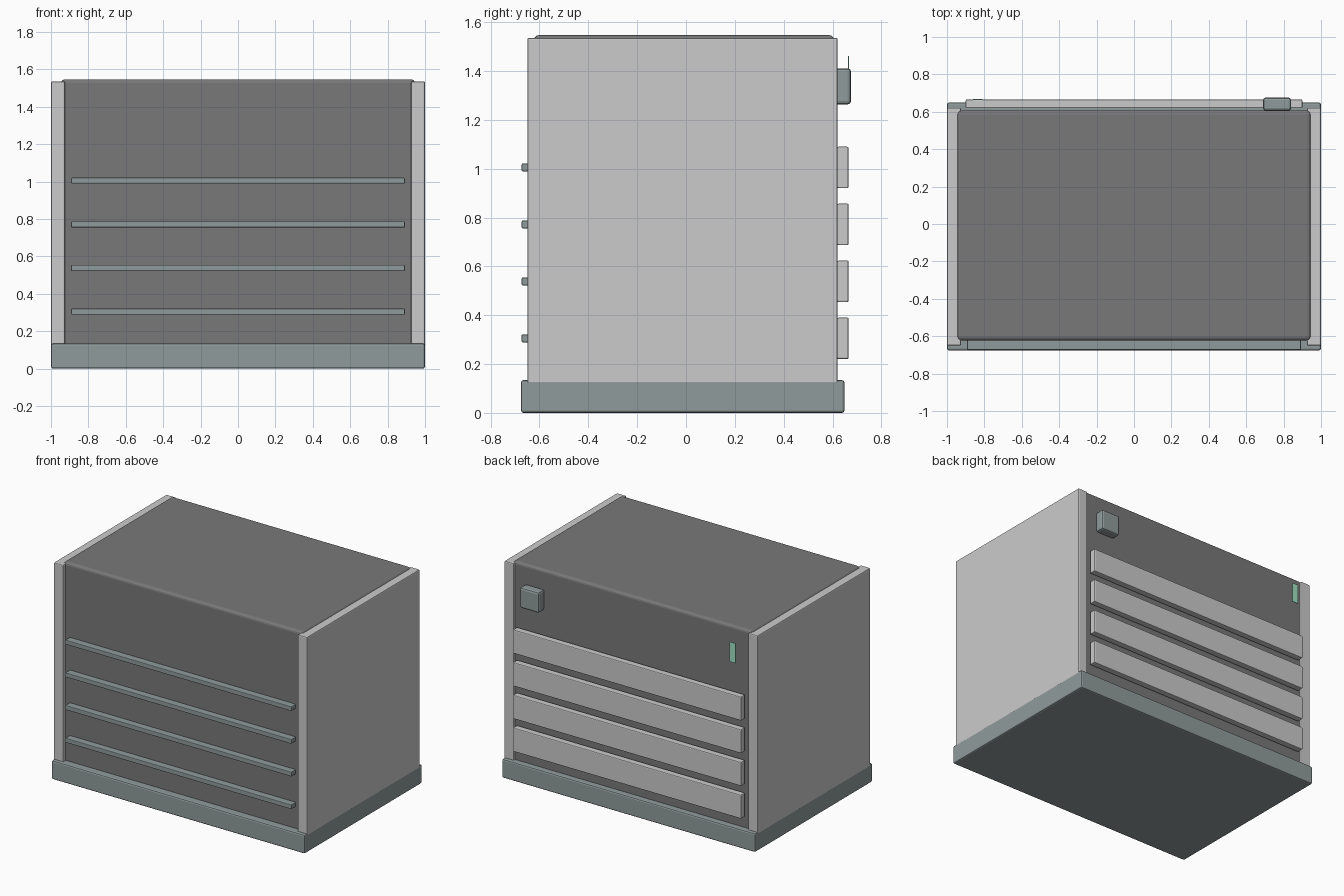
import bpy, bmesh

if "Cube" in bpy.data.objects:
    bpy.data.objects.remove(bpy.data.objects["Cube"])


def material(name, rgb):
    m = bpy.data.materials.new(name)
    m.diffuse_color = (*rgb, 1)
    m.use_nodes = True
    m.node_tree.nodes["Principled BSDF"].inputs["Base Color"].default_value = m.diffuse_color
    return m


TRIM = material("slate_trim", (0.28, 0.33, 0.33))
DARK = material("dark_shell", (0.19, 0.19, 0.19))
LIGHT = material("light_panel", (0.6, 0.6, 0.6))
GREEN = material("green_indicator", (0.35, 0.75, 0.55))


def box(name, x, y, z, mat, bevel=0.0, segments=2):
    """Rounded box from (min, max) ranges along each axis."""
    bm = bmesh.new()
    bmesh.ops.create_cube(bm, size=1)
    for v in bm.verts:
        for i, (lo, hi) in enumerate((x, y, z)):
            v.co[i] = lo if v.co[i] < 0 else hi
    mesh = bpy.data.meshes.new(name)
    bm.to_mesh(mesh)
    bm.free()
    ob = bpy.data.objects.new(name, mesh)
    bpy.context.collection.objects.link(ob)
    mesh.materials.append(mat)
    if bevel:
        mod = ob.modifiers.new("rounded_edges", "BEVEL")
        mod.width = bevel
        mod.segments = segments
    return ob


# Base plinth and main shell
box("base", (-0.999, 0.999), (-0.676, 0.649), (0, 0.134), TRIM, 0.01)
box("shell", (-0.945, 0.945), (-0.622, 0.606), (0.06, 1.547), DARK, 0.02, 3)

# Side panels
for side, label in ((-1, "left"), (1, "right")):
    xs = sorted((side * 0.925, side * 1.0))
    box(f"{label}_side_panel", xs, (-0.65, 0.621), (0.12, 1.536), LIGHT, 0.007)

# Front rails and rear slats
for i in range(4):
    z = 0.305 + i * 0.2333
    box(f"front_rail_{i + 1}", (-0.892, 0.892), (-0.673, -0.62),
        (z - 0.016, z + 0.016), TRIM, 0.004)
    z = 0.305 + i * 0.2333
    box(f"rear_slat_{i + 1}", (-0.9, 0.9), (0.619, 0.666),
        (z - 0.085, z + 0.085), LIGHT, 0.006)

# Rear switch and indicator strip
box("rear_switch", (0.69, 0.84), (0.606, 0.676), (1.263, 1.411), TRIM, 0.014)
box("rear_indicator", (-0.86, -0.81), (0.664, 0.668), (1.32, 1.462), GREEN)
